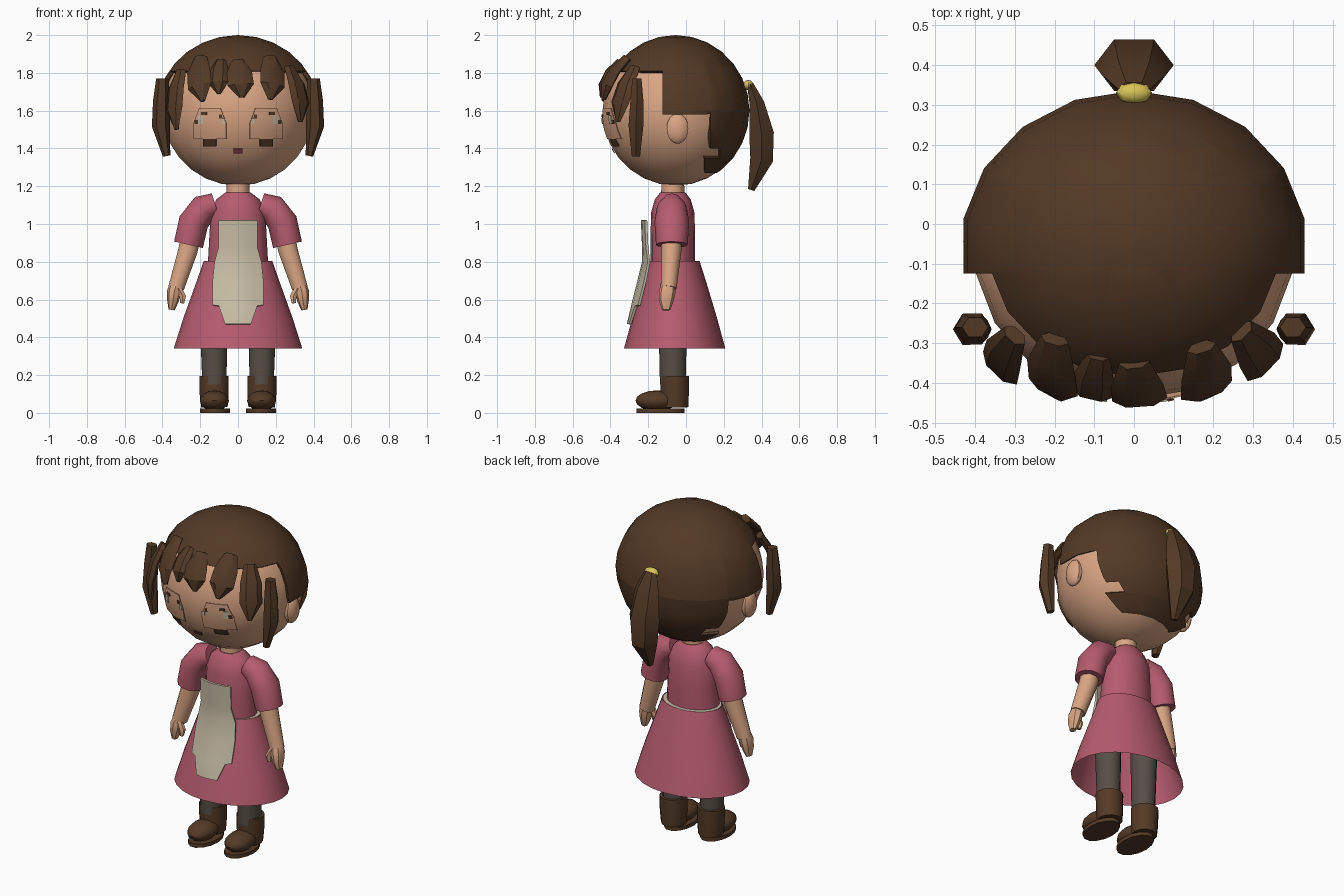
import bpy, bmesh, math
from mathutils import Vector

if "Cube" in bpy.data.objects:
    bpy.data.objects.remove(bpy.data.objects["Cube"])


def material(name, r, g, b):
    m = bpy.data.materials.new(name)
    m.use_nodes = True
    m.diffuse_color = (r, g, b, 1)
    m.node_tree.nodes["Principled BSDF"].inputs["Base Color"].default_value = (r, g, b, 1)
    return m


HAIR = material("dark brown hair", .085, .041, .019)
SKIN = material("skin", .70, .38, .23)
PINK = material("dusty pink cloth", .47, .107, .156)
CREAM = material("cream cloth", .57, .51, .38)
YELLOW = material("yellow tie", .68, .55, .09)
GREY = material("dark grey tights", .095, .078, .062)
BOOT = material("brown leather", .09, .043, .02)
LIP = material("lip red", .25, .053, .07)


def finish(name, bm, mat, thick=0, offset=0, angle=40):
    mesh = bpy.data.meshes.new(name)
    bm.to_mesh(mesh)
    bm.free()
    ob = bpy.data.objects.new(name, mesh)
    bpy.context.collection.objects.link(ob)
    mesh.materials.append(mat)
    bpy.ops.object.select_all(action="DESELECT")
    ob.select_set(True)
    bpy.context.view_layer.objects.active = ob
    if thick:
        mod = ob.modifiers.new("Thickness", "SOLIDIFY")
        mod.thickness, mod.offset = thick, offset
        bpy.ops.object.modifier_apply(modifier=mod.name)
    bpy.ops.object.shade_smooth_by_angle(angle=math.radians(angle))
    return ob


def loft_mesh(sections, n=12, side=(1, 0, 0), caps=True, phase=0.0):
    """Skin elliptical sections (x, y, z, half width, half depth) along a path."""
    bm = bmesh.new()
    pts = [Vector(s[:3]) for s in sections]
    rings = []
    for i, s in enumerate(sections):
        t = (pts[min(i + 1, len(pts) - 1)] - pts[max(i - 1, 0)]).normalized()
        u = Vector(side)
        u = (u - t * u.dot(t)).normalized()
        v = t.cross(u)
        ring = []
        for k in range(n):
            a = math.tau * (k + phase) / n
            ring.append(bm.verts.new(pts[i] + u * s[3] * math.cos(a) + v * s[4] * math.sin(a)))
        rings.append(ring)
    for a, b in zip(rings, rings[1:]):
        for k in range(n):
            j = (k + 1) % n
            bm.faces.new((a[k], a[j], b[j], b[k]))
    if caps:
        bm.faces.new(rings[0])
        bm.faces.new(rings[-1])
    bmesh.ops.recalc_face_normals(bm, faces=bm.faces)
    return bm


def loft(name, mat, sections, n=12, side=(1, 0, 0), caps=True, angle=40):
    return finish(name, loft_mesh(sections, n, side, caps), mat, angle=angle)


def ball(center, radii, n=18, rings=14):
    """Sections of an ellipsoid, from bottom to top."""
    out = []
    for i in range(rings + 1):
        a = math.pi * i / rings
        r = max(math.sin(a), .002)
        out.append((center[0], center[1], center[2] - radii[2] * math.cos(a), radii[0] * r, radii[1] * r))
    return out


def sheet(name, mat, rows, thick):
    bm = bmesh.new()
    grid = [[bm.verts.new(p) for p in row] for row in rows]
    for a, b in zip(grid, grid[1:]):
        for k in range(len(a) - 1):
            bm.faces.new((a[k], a[k + 1], b[k + 1], b[k]))
    return finish(name, bm, mat, thick)


# Head and neck
HEAD, SIZE = (0, -.055, 1.598), (.405, .387, .395)
finish("head", loft_mesh(ball(HEAD, SIZE), 18, phase=.5), SKIN)
loft("neck", SKIN, [(0, -.07, 1.1, .062, .062), (0, -.07, 1.26, .06, .06)])

# Hair cap with a stepped hairline
cap = loft_mesh(ball((0, -.055, 1.6), (.436, .391, .4)), 18, phase=.5)
for axis, cuts in ((2, (1.27, 1.35, 1.4, 1.6, 1.81)), (1, (-.125, .1, .13, .18))):
    for c in cuts:
        co, no = Vector(), Vector()
        co[axis], no[axis] = c, 1
        geom = cap.verts[:] + cap.edges[:] + cap.faces[:]
        bmesh.ops.bisect_plane(cap, geom=geom, plane_co=co, plane_no=no)


def is_hair(c):
    if c.z > 1.81:
        return True
    for level, front in ((1.6, -.125), (1.4, .13), (1.35, .18), (1.27, .1)):
        if c.z > level:
            return c.y > front
    return False


bare = [f for f in cap.faces if not is_hair(f.calc_center_median())]
bmesh.ops.delete(cap, geom=bare, context="FACES")
finish("hair_cap", cap, HAIR, thick=.02, offset=-1)


# Fringe locks
def lock(name, root, tip, width):
    root, tip = Vector(root), Vector(tip)
    out = (tip - Vector(HEAD)) * Vector((1, 1, 0))
    out.normalize()
    secs = []
    for t, w, bulge in ((0, .55, 0), (.3, .95, .03), (.65, 1, .03), (1, .2, 0)):
        p = root.lerp(tip, t) + out * bulge
        secs.append((*p, width * w, .022 if t < 1 else .012))
    loft(name, HAIR, secs, 6, (-out.y, out.x, 0), angle=30)


lock("fringe_outer_right", (-.3, -.28, 1.81), (-.325, -.375, 1.5), .06)
lock("fringe_inner_right", (-.2, -.29, 1.88), (-.185, -.435, 1.65), .068)
lock("fringe_centre_right", (-.09, -.33, 1.86), (-.1, -.43, 1.69), .055)
lock("fringe_centre", (0, -.35, 1.86), (.02, -.445, 1.67), .07)
lock("fringe_inner_left", (.17, -.31, 1.88), (.17, -.435, 1.66), .07)
lock("fringe_outer_left", (.27, -.27, 1.83), (.33, -.36, 1.54), .065)

# Ponytail and its tie
loft("ponytail", HAIR, [(0, .34, 1.74, .04, .02), (0, .375, 1.64, .08, .045),
     (0, .4, 1.48, .1, .075), (0, .4, 1.34, .085, .07), (0, .345, 1.18, .02, .02)], 6, angle=30)
loft("hair_tie", YELLOW, ball((0, .33, 1.735), (.046, .028, .027)), 8)


# Face details, laid over the curve of the head
def patch(name, mat, x0, x1, z0, z1, lift, taper=0.0):
    rows = []
    for i in range(5):
        z = z0 + (z1 - z0) * i / 4
        shrink = 1 - taper * max(0, i - 2) / 2
        mid, half = (x0 + x1) / 2, (x1 - x0) / 2 * shrink
        row = []
        for k in range(5):
            x = mid + half * (k / 2 - 1)
            d = 1 - (x / SIZE[0]) ** 2 - ((z - HEAD[2]) / SIZE[2]) ** 2
            row.append((x, HEAD[1] - SIZE[1] * math.sqrt(d) - lift, z))
        rows.append(row)
    sheet(name, mat, rows, .004)


patch("mouth", LIP, -.025, .025, 1.375, 1.398, .003)

for label, s in (("left", 1), ("right", -1)):
    def part(name, mat, secs, n=10, side=(1, 0, 0), caps=True, angle=40):
        flipped = [(s * c[0], *c[1:]) for c in secs]
        return loft(f"{label}_{name}", mat, flipped, n, side, caps, angle)

    def mark(name, mat, x0, x1, *rest):
        patch(f"{label}_{name}", mat, s * x0, s * x1, *rest)

    # Eyes
    mark("eye_plate", SKIN, .062, .235, 1.45, 1.615, .007, .35)
    mark("lower_lash", HAIR, .115, .185, 1.412, 1.45, .006)
    mark("outer_eye_glint", CREAM, .185, .21, 1.53, 1.575, .012)
    mark("inner_eye_glint", CREAM, .068, .085, 1.53, 1.56, .012)
    mark("outer_lash", HAIR, .165, .195, 1.578, 1.592, .012)
    mark("outer_lash_corner", HAIR, .21, .228, 1.53, 1.55, .012)
    mark("inner_lash", HAIR, .085, .1, 1.56, 1.58, .012)

    # Ears and hanging side locks
    part("ear", SKIN, ball((.395, -.045, 1.505), (.035, .06, .08)))
    part("side_lock", HAIR, [(.4, -.26, 1.77, .033, .028), (.405, -.26, 1.65, .045, .04),
         (.408, -.265, 1.52, .048, .045), (.378, -.265, 1.36, .02, .025)], 6, angle=30)

    # Arms
    part("sleeve", PINK, [(.12, -.075, 1.105, .06, .06), (.18, -.075, 1.085, .08, .075),
         (.235, -.075, 1.01, .092, .08), (.262, -.075, .89, .084, .078)], 12, (0, 1, 0))
    part("forearm", SKIN, [(.245, -.075, .95, .055, .055), (.265, -.078, .86, .054, .054),
         (.328, -.092, .66, .042, .044)], 10, (0, 1, 0))
    part("hand", SKIN, [(.326, -.093, .68, .036, .036), (.338, -.1, .64, .044, .038),
         (.345, -.105, .59, .038, .03), (.352, -.105, .545, .022, .016)], 8, (0, 1, 0))
    part("thumb", SKIN, [(.315, -.115, .66, .018, .018), (.292, -.12, .615, .02, .02),
         (.296, -.12, .58, .012, .012)], 6, (0, 1, 0))

    # Legs and boots
    part("leg", GREY, [(.125, -.07, .15, .064, .068), (.13, -.07, .6, .076, .078)], 12)
    part("boot_shaft", BOOT, [(.125, -.06, .03, .07, .072), (.126, -.06, .1, .077, .075),
         (.127, -.06, .195, .078, .077)], 12)
    part("boot_toe", BOOT, ball((.125, -.155, .065), (.077, .112, .054), rings=8), 12)
    part("boot_sole", BOOT, [(.122, -.135, 0, .08, .13), (.122, -.135, .022, .08, .13)], 14)

# Dress
loft("bodice", PINK, [(0, -.07, .78, .16, .118), (0, -.07, .93, .152, .118), (0, -.07, 1.06, .145, .115),
     (0, -.07, 1.13, .115, .095), (0, -.07, 1.168, .066, .066)], 16)
loft("waistband", CREAM, [(0, -.06, .785, .17, .125), (0, -.06, .802, .178, .13)], 20)
loft("skirt", PINK, [(0, -.06, .803, .182, .132), (0, -.06, .7, .218, .165), (0, -.06, .5, .29, .225),
     (0, -.06, .342, .34, .268)], 24, caps=False)

# Apron with a ragged hem, wrapped round the front
apron = []
for z, y, half in ((1.02, -.232, .1), (.88, -.226, .1), (.8, -.226, .122), (.7, -.25, .132),
                   (.57, -.283, .132), (.565, -.284, .1), (.47, -.306, .068)):
    apron.append([(half * k, y + 2 * (half * k) ** 2, z) for k in (-1, -.5, 0, .5, 1)])
sheet("apron", CREAM, apron, .014)
